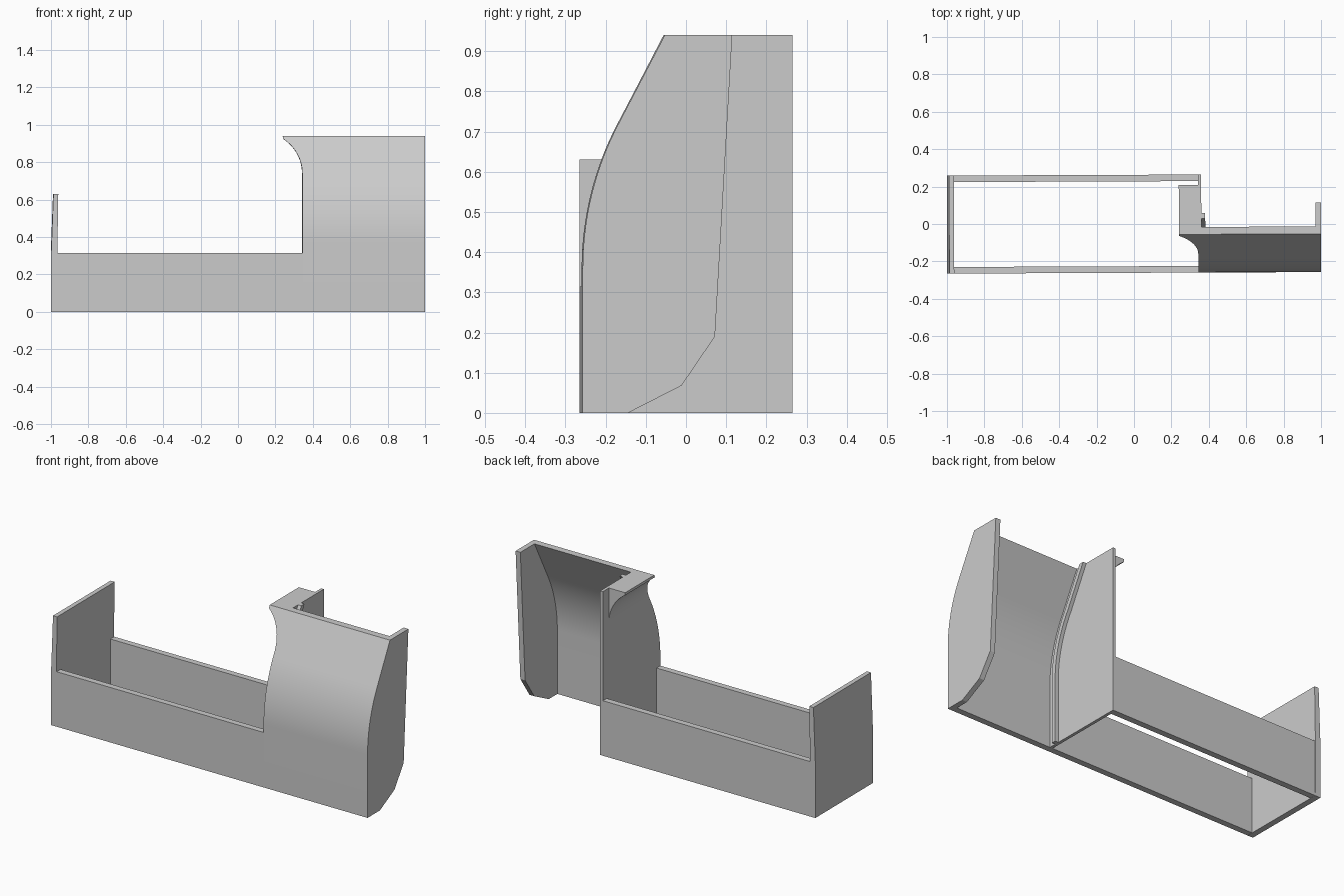
import bpy, bmesh, math
from mathutils import Matrix

if "Cube" in bpy.data.objects:
    bpy.data.objects.remove(bpy.data.objects["Cube"])

grey = bpy.data.materials.new("plain grey")
grey.diffuse_color = (0.6, 0.6, 0.6, 1)
grey.use_nodes = True
grey.node_tree.nodes["Principled BSDF"].inputs["Base Color"].default_value = grey.diffuse_color
TWIST = Matrix.Rotation(0.004, 4, 'Z')  # the whole holder sits very slightly turned

FRONT, BACK, TOP, LOW = -0.261, 0.263, 0.94, 0.315
WALL = 0.035
DIV0, DIV1 = 0.343, 0.36                # divider faces
R, BEND, LEAN = 0.77, 0.36, math.radians(27.6)


def front(z, t=0.0):
    """y of the curved front at height z, set back by thickness t."""
    a = min(max(math.asin(max(z - BEND, 0) / R), 0), LEAN)
    y = FRONT + R * (1 - math.cos(a))
    z_end = BEND + R * math.sin(LEAN)
    if z > z_end:
        y += (z - z_end) * math.tan(LEAN)
    return y + t / math.cos(a)


def prism(name, ring_a, ring_b):
    """Solid between two matching outlines."""
    bm = bmesh.new()
    a = [bm.verts.new(p) for p in ring_a]
    b = [bm.verts.new(p) for p in ring_b]
    n = len(a)
    bm.faces.new(a)
    bm.faces.new(b[::-1])
    for i in range(n):
        j = (i + 1) % n
        bm.faces.new((a[j], a[i], b[i], b[j]))
    bm.transform(TWIST)
    bmesh.ops.recalc_face_normals(bm, faces=bm.faces)
    me = bpy.data.meshes.new(name)
    bm.to_mesh(me)
    bm.free()
    me.materials.append(grey)
    ob = bpy.data.objects.new(name, me)
    bpy.context.collection.objects.link(ob)
    bpy.ops.object.select_all(action='DESELECT')
    ob.select_set(True)
    bpy.context.view_layer.objects.active = ob
    bpy.ops.object.shade_smooth_by_angle(angle=math.radians(20))
    return ob


def along_x(name, yz, x0, x1):
    return prism(name, [(x0, y, z) for y, z in yz], [(x1, y, z) for y, z in yz])


# heights used along the curved front
zs = [0] + [BEND + R * math.sin(LEAN * i / 16) for i in range(17)] + [TOP]


def curve(t=0.0):
    return [(front(z, t), z) for z in zs]


# low tray walls
for name, y0, y1 in (("tray_front_wall", FRONT, FRONT + WALL),
                     ("tray_back_wall", BACK - WALL, BACK)):
    along_x(name, [(y0, 0), (y1, 0), (y1, LOW), (y0, LOW)], -1 + WALL, DIV0)

# tall left wall, leaning in slightly above the tray
left = [(-1, 0), (-0.966, 0), (-0.967, LOW), (-0.962, 0.63), (-0.988, 0.63), (-1, LOW)]
prism("tray_left_wall", [(x, FRONT, z) for x, z in left], [(x, BACK, z) for x, z in left])

# tall divider between the tray and the curved bay
along_x("divider", curve() + [(BACK, TOP), (BACK, 0)], DIV0, DIV1)

# curved front panel
along_x("curved_front", curve() + curve(WALL)[::-1], DIV1, 0.97)

# right end panel with angled rear edge
along_x("right_end_panel",
        curve() + [(0.111, TOP), (0.068, 0.19), (-0.015, 0.068), (-0.148, 0)], 0.97, 1.0)

# guide rib beside the divider, leaving a slot behind the front panel
along_x("guide_rib", curve(0.075) + curve(0.1)[::-1], DIV1, 0.381)

# flared top flange with a concave underside
FR = 0.218
flare = [(DIV0 - FR + FR * math.cos(a), 0.74 + FR * math.sin(a))
         for a in (math.radians(58 * i / 14) for i in range(15))]
flare += [(0.24, TOP), (DIV0, TOP)]
prism("flared_flange", [(x, front(z), z) for x, z in flare],
      [(x, 0.208, z) for x, z in flare])
